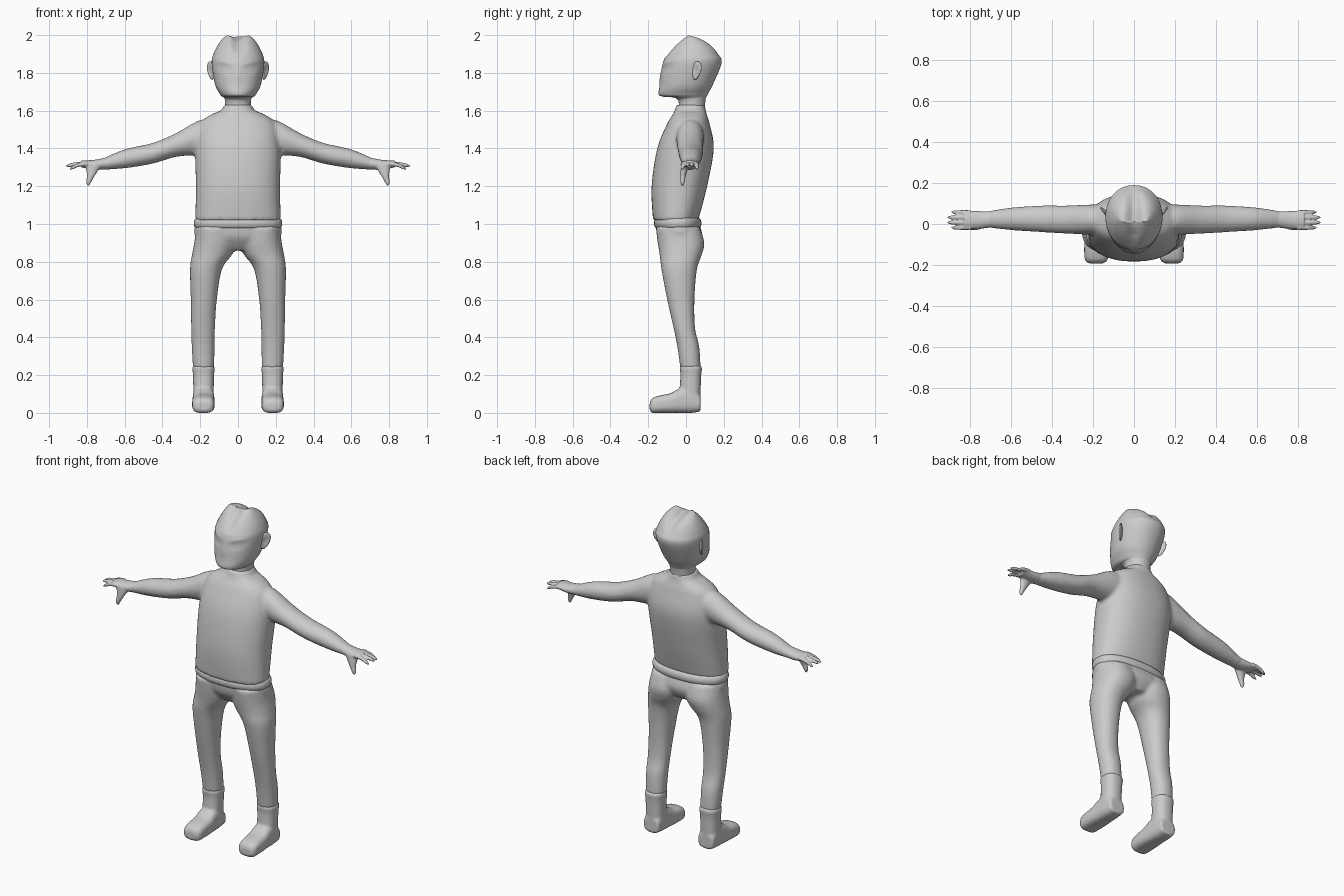
import bpy, bmesh, math
from mathutils import Matrix, Vector

cube = bpy.data.objects.get("Cube")
if cube:
    bpy.data.objects.remove(cube)

shade = (.6, .6, .6, 1)
grey = bpy.data.materials.new("plain grey")
grey.use_nodes = True
grey.diffuse_color = shade
grey.node_tree.nodes["Principled BSDF"].inputs["Base Color"].default_value = shade


def spline(rows, steps):
    """Smooth the rows of section bounds along the length of a part."""
    out = []
    for i in range(len(rows) - 1):
        before, start = rows[max(i - 1, 0)], rows[i]
        end, after = rows[i + 1], rows[min(i + 2, len(rows) - 1)]
        for s in range(steps):
            t = s / steps
            out.append([b + t / 2 * (c - a + t * (2*a - 5*b + 4*c - d + t * (3*(b - c) + d - a)))
                        for a, b, c, d in zip(before, start, end, after)])
    return out + [list(rows[-1])]


def rounded(low, high, turn, power):
    """Point on a rounded section between two bounds, for turn from -1 to 1."""
    middle, half = (low + high) / 2, (high - low) / 2
    return middle + half * math.copysign(abs(turn) ** (2 / power), turn)


def loft(bm, axis, rows, mirror=False, power=2, segs=32, steps=6):
    """Skin closed sections: position on the axis, then low and high bounds on the other two."""
    for side in ((1, -1) if mirror else (1,)):
        rings = []
        for pos, a_low, a_high, b_low, b_high in spline(rows, steps):
            ring = []
            for k in range(segs):
                angle = math.tau * k / segs
                a = rounded(a_low, a_high, math.cos(angle), power)
                b = rounded(b_low, b_high, math.sin(angle), power)
                x, y, z = {"x": (pos, a, b), "y": (a, pos, b), "z": (a, b, pos)}[axis]
                ring.append(bm.verts.new((side * x, y, z)))
            rings.append(ring)
        for lower, upper in zip(rings, rings[1:]):
            for k in range(segs):
                n = (k + 1) % segs
                bm.faces.new((lower[k], lower[n], upper[n], upper[k]))
        bm.faces.new(rings[0])
        bm.faces.new(rings[-1])


def centred(rows):
    """Sections centred on x = 0, from height, half width, front and back."""
    return [(z, -width, width, front, back) for z, width, front, back in rows]


def finish(name, bm, voxel=0, relax=0):
    """Turn the part into a smooth object, blending its pieces if a voxel size is given."""
    bmesh.ops.recalc_face_normals(bm, faces=bm.faces)
    mesh = bpy.data.meshes.new(name)
    bm.to_mesh(mesh)
    bm.free()
    mesh.materials.append(grey)
    obj = bpy.data.objects.new(name, mesh)
    bpy.context.collection.objects.link(obj)
    for face in mesh.polygons:
        face.use_smooth = True
    if voxel:
        blend = obj.modifiers.new("blend", "REMESH")
        blend.mode = "VOXEL"
        blend.voxel_size = voxel
        blend.use_smooth_shade = True
        soft = obj.modifiers.new("soften", "SMOOTH")
        soft.factor = .5
        soft.iterations = relax


def bump(distance, width):
    return math.exp(-(distance / width) ** 2)


# Shirt with sleeves
bm = bmesh.new()
loft(bm, "z", centred([
    (1.02, .226, -.175, .065), (1.2, .223, -.182, .112), (1.4, .225, -.152, .147),
    (1.53, .2, -.1, .125), (1.58, .14, -.07, .11), (1.6, .092, -.06, .105),
    (1.63, .073, -.05, .1)]), power=2.3, segs=48)
loft(bm, "x", [
    (.12, -.03, .09, 1.41, 1.53), (.2, -.05, .095, 1.37, 1.55),
    (.33, -.047, .09, 1.355, 1.48), (.45, -.04, .09, 1.32, 1.43),
    (.6, -.03, .08, 1.295, 1.395), (.73, -.015, .06, 1.287, 1.34)], mirror=True)
finish("shirt", bm, voxel=.01, relax=5)

# Hands with four fingers and a hanging thumb
bm = bmesh.new()
loft(bm, "x", [
    (.69, -.016, .06, 1.29, 1.354), (.76, -.024, .063, 1.287, 1.34),
    (.83, -.026, .065, 1.3, 1.336)], mirror=True)
for finger in range(4):
    y = .057 - .025 * finger
    outer = finger in (0, 3)
    reach, drop = (.09, .03) if outer else (.11, .013)
    rows = []
    for t, radius in ((0, .011), (.5, .011), (.85, .009), (1, .004)):
        x, z = .8 + t * reach, 1.32 - drop * t * t
        rows.append((x, y - radius, y + radius, z - radius, z + radius))
    loft(bm, "x", rows, mirror=True, segs=16)
loft(bm, "z", [
    (1.315, .72, .81, -.026, .02), (1.26, .755, .8, -.03, 0),
    (1.22, .778, .804, -.03, -.008), (1.203, .786, .796, -.024, -.014)], mirror=True, segs=20)
finish("hands", bm, voxel=.005, relax=2)

# Trousers
bm = bmesh.new()
loft(bm, "z", centred([
    (1.02, .22, -.162, .062), (.93, .222, -.15, .088), (.86, .07, -.1, .055)]), power=2.2)
loft(bm, "z", [
    (.98, .01, .222, -.16, .075), (.9, .01, .232, -.15, .097), (.84, .03, .243, -.14, .085),
    (.76, .085, .254, -.13, .058), (.6, .112, .25, -.1, .045), (.45, .122, .248, -.066, .048),
    (.35, .124, .245, -.046, .07), (.235, .126, .238, -.03, .078)], mirror=True, power=2.2)
finish("trousers", bm, voxel=.01, relax=5)

# Rolled waistband: an oval band with a bulging edge
bm = bmesh.new()
band = []
for step in range(7):
    angle = math.pi * (step / 6 - .5)
    bulge = .02 * math.cos(angle)
    band.append((1.004 + .029 * math.sin(angle), .214 + bulge, -.15 - bulge, .062 + bulge))
loft(bm, "z", centred(band), power=2.3, segs=48, steps=2)
finish("waistband", bm)

# Boots
bm = bmesh.new()
loft(bm, "z", [
    (.03, .13, .236, -.04, .075), (.19, .127, .238, -.03, .08),
    (.235, .123, .242, -.033, .085), (.25, .128, .236, -.028, .079)], mirror=True, power=2.4)
loft(bm, "y", [
    (.077, .133, .232, .008, .09), (.03, .128, .238, 0, .14), (-.03, .125, .24, 0, .132),
    (-.08, .123, .242, 0, .105), (-.14, .124, .243, 0, .092), (-.178, .13, .238, 0, .078),
    (-.192, .15, .22, .015, .055)], mirror=True, power=3)
finish("boots", bm, voxel=.008, relax=3)

# Neck and head
bm = bmesh.new()
loft(bm, "z", centred([
    (1.58, .066, -.04, .095), (1.66, .07, -.045, .104), (1.675, .085, -.125, .11),
    (1.69, .097, -.145, .117), (1.74, .122, -.138, .143), (1.85, .139, -.123, .188),
    (1.9, .13, -.098, .174), (1.95, .105, -.06, .138), (1.985, .078, -.02, .08),
    (2, .055, .008, .014)]), power=2.1, segs=72, steps=9)
for v in bm.verts:
    x, y, z = v.co
    # Parted crown
    if z > 1.88:
        v.co.z -= .028 * bump(x, .032) * min(1, (z - 1.88) / .08)
    # Eye sockets, lids, brow and nose
    if y < 0:
        across = abs(x) - .07
        up = z - 1.825 - across / 5
        v.co.y += .011 * bump(across, .035) * bump(up, .018)
        v.co.y -= .01 * bump(across, .02) * bump(up, .007)
        v.co.y -= .004 * bump(across, .035) * bump(up - .028, .01)
        v.co.y -= .005 * bump(x, .015) * bump(z - 1.78, .035)
finish("head", bm)

# Ears: flattened shells with a hollow on the outer face
for name, side in (("left_ear", 1), ("right_ear", -1)):
    bm = bmesh.new()
    bmesh.ops.create_uvsphere(bm, u_segments=24, v_segments=16, radius=1)
    for v in bm.verts:
        if v.co.x > 0:
            v.co.x -= .9 * bump(Vector(v.co.yz).length, .6)
        v.co.y *= 1 + v.co.z / 4
    place = (Matrix.Translation((.143, .055, 1.812)) @ Matrix.Rotation(-.65, 4, "Z")
             @ Matrix.Rotation(-.25, 4, "X") @ Matrix.Diagonal((.011, .029, .05, 1)))
    bmesh.ops.transform(bm, matrix=Matrix.Diagonal((side, 1, 1, 1)) @ place, verts=bm.verts)
    finish(name, bm)
